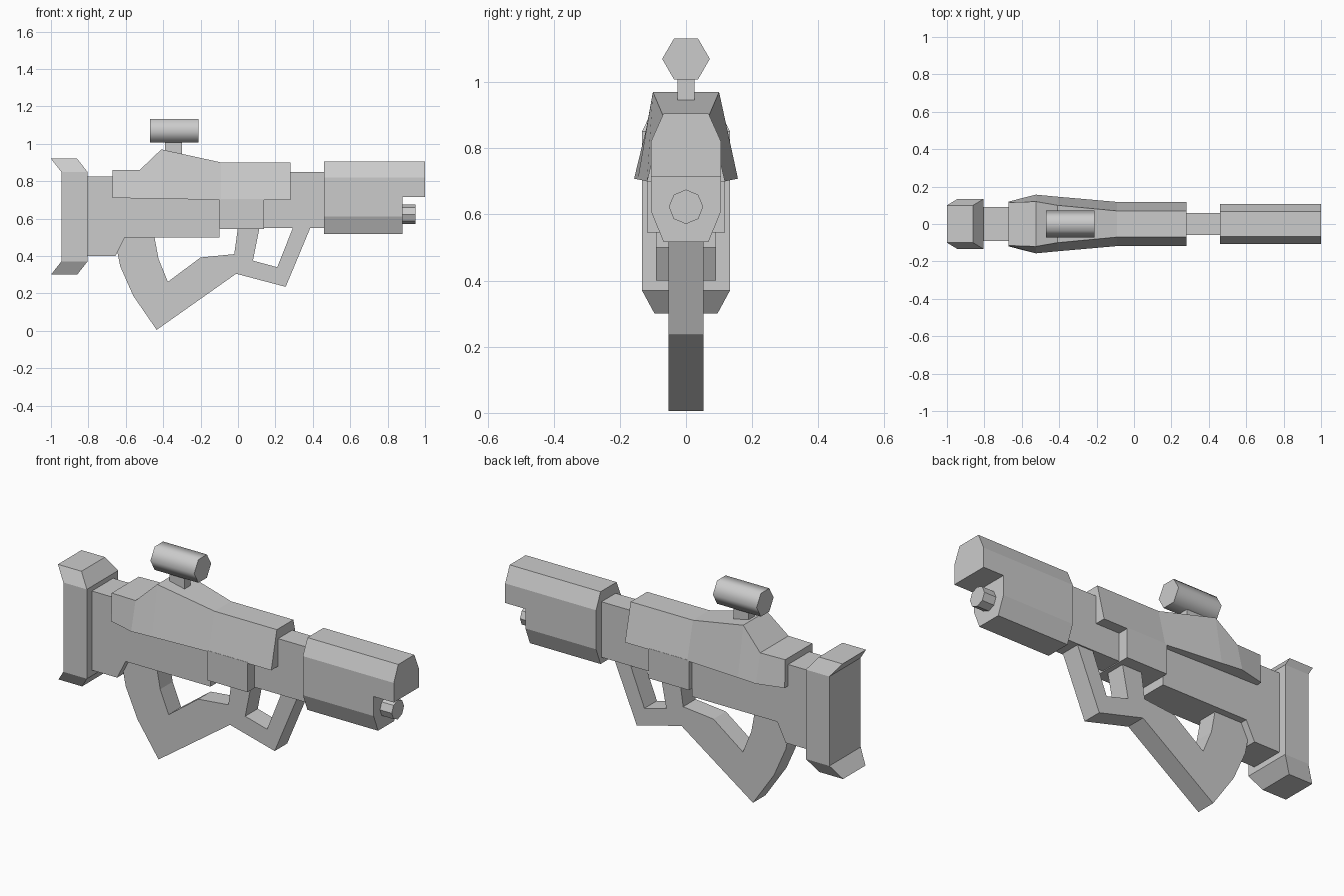
import bpy, bmesh
from math import pi

if "Cube" in bpy.data.objects:
    bpy.data.objects.remove(bpy.data.objects["Cube"])


def loft(name, rings):
    """Skin a list of equal-length point rings and cap both ends."""
    bm = bmesh.new()
    loops = [[bm.verts.new(p) for p in r] for r in rings]
    n = len(loops[0])
    for a, b in zip(loops, loops[1:]):
        for i in range(n):
            j = (i + 1) % n
            bm.faces.new((a[i], a[j], b[j], b[i]))
    bm.faces.new(loops[0])
    bm.faces.new(loops[-1])
    bmesh.ops.recalc_face_normals(bm, faces=bm.faces)
    me = bpy.data.meshes.new(name)
    bm.to_mesh(me)
    bm.free()
    ob = bpy.data.objects.new(name, me)
    bpy.context.collection.objects.link(ob)
    return ob


def extrude_y(name, profile, half):
    return loft(name, [[(x, y, z) for x, z in profile] for y in (-half, half)])


def extrude_x(name, section, x0, x1):
    return loft(name, [[(x, y, z) for y, z in section] for x in (x0, x1)])


def box(name, x0, x1, half, z0, z1):
    return extrude_y(name, [(x0, z0), (x1, z0), (x1, z1), (x0, z1)], half)


def rod(name, sides, r, x0, x1, z, turn=0.0):
    bpy.ops.mesh.primitive_cylinder_add(vertices=sides, radius=r, depth=x1 - x0,
                                        location=((x0 + x1) / 2, 0, z),
                                        rotation=(turn, pi / 2, 0))
    ob = bpy.context.object
    ob.name = name
    return ob


# Butt plate: flared, swept-back ends
butt = []
for z, x0, x1, w in ((.30, -1, -.86, .095), (.37, -.945, -.805, .133),
                     (.85, -.945, -.805, .133), (.92, -1, -.86, .10)):
    butt.append([(x0, -w, z), (x1, -w, z), (x1, w, z), (x0, w, z)])
loft("butt_plate", butt)

# Stock body with stepped underside
extrude_y("stock", [(-.82, .40), (-.655, .40), (-.605, .50), (-.10, .50),
                    (-.10, .80), (-.60, .825), (-.82, .825)], .09)

# Upper receiver: tapered sections (x, bottom z, top z, bottom half width, top half width)
sections = ((-.67, .71, .86, .12, .115), (-.525, .708, .86, .157, .12),
            (-.41, .706, .97, .146, .10), (-.09, .70, .90, .118, .07),
            (.28, .70, .90, .118, .07))
loft("upper_receiver", [[(x, -b, z0), (x, b, z0), (x, t, z1), (x, -t, z1)]
                        for x, z0, z1, b, t in sections])

# Lower receiver block and barrel neck
box("lower_receiver", -.10, .14, .118, .545, .705)
box("barrel_neck", .10, .48, .06, .55, .848)

# Octagonal barrel shroud with a notch under the muzzle
half = [(.068, .517), (.106, .61), (.106, .82), (.068, .905)]
shroud = extrude_x("barrel_shroud", half + [(-y, z) for y, z in reversed(half)], .46, 1.0)
notch = box("notch_cutter", .88, 1.1, .2, .4, .715)
notch.hide_render = True
notch.hide_set(True)
cut = shroud.modifiers.new("notch", 'BOOLEAN')
cut.operation = 'DIFFERENCE'
cut.solver = 'EXACT'
cut.object = notch
rod("lower_muzzle", 8, .052, .85, .95, .623)

# Grip and foregrip frame
extrude_y("grip_frame", [
    (-.60, .53), (-.645, .42), (-.63, .345), (-.56, .187), (-.435, .005),
    (-.01, .305), (.255, .235), (.397, .575), (.303, .575), (.21, .34),
    (.08, .375), (.12, .575), (.003, .575), (-.02, .41), (-.20, .392),
    (-.375, .262), (-.425, .385), (-.452, .53)], .053)

# Scope and mount
box("scope_mount", -.39, -.30, .025, .90, 1.02)
rod("scope", 6, .072, -.47, -.21, 1.07)
bpy.ops.object.shade_smooth_by_angle(angle=1.1)
